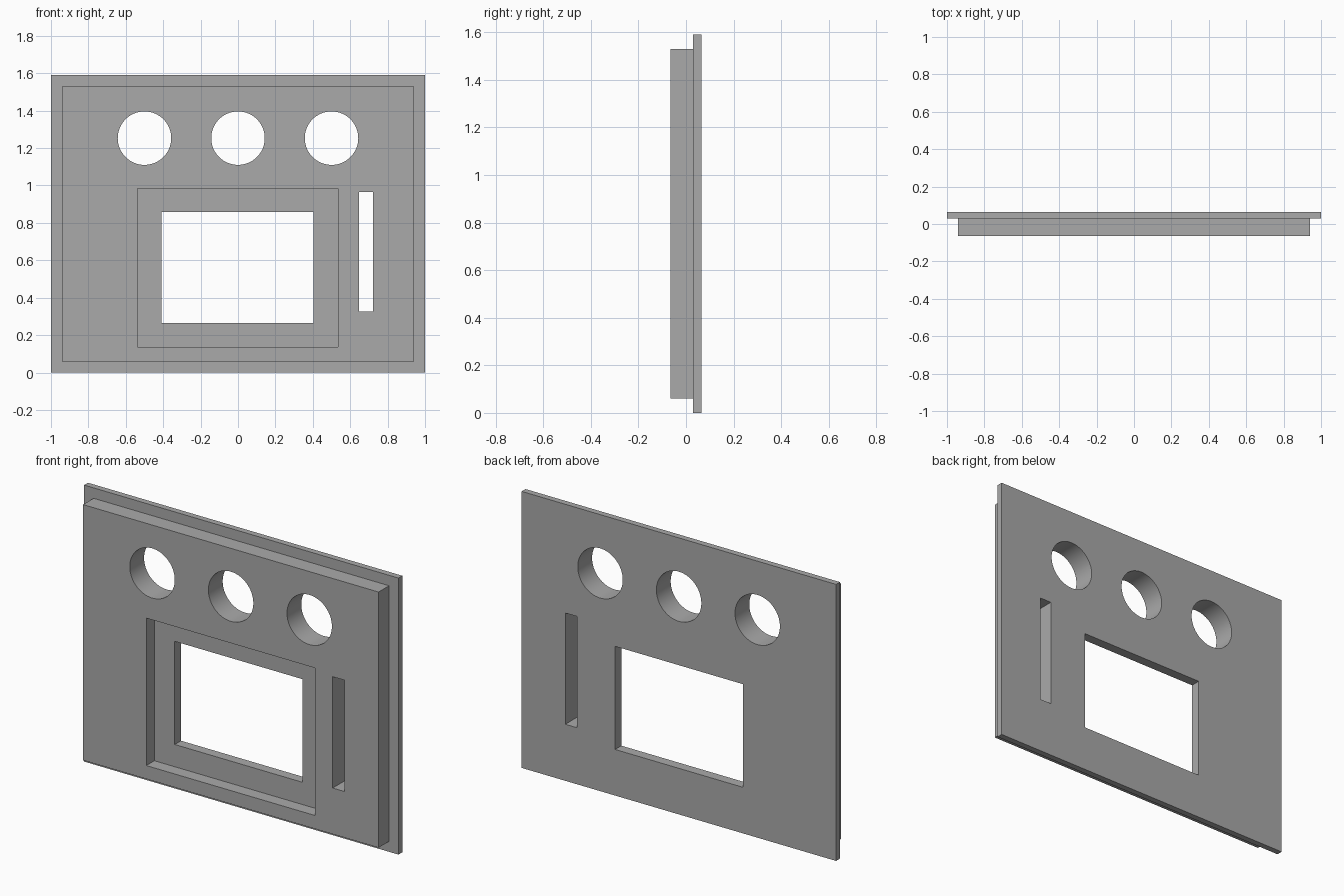
import bpy
from math import radians

# Remove the default cube
if "Cube" in bpy.data.objects:
    bpy.data.objects.remove(bpy.data.objects["Cube"], do_unlink=True)

# Single plain grey
grey = bpy.data.materials.new("plain_grey")
grey.use_nodes = True
colour = (0.4, 0.4, 0.4, 1.0)
grey.diffuse_color = colour
grey.node_tree.nodes["Principled BSDF"].inputs["Base Color"].default_value = colour


def finish(name):
    obj = bpy.context.object
    obj.name = name
    bpy.ops.object.transform_apply(location=False, rotation=True, scale=True)
    obj.data.materials.append(grey)
    return obj


def box(name, x0, x1, y0, y1, z0, z1):
    bpy.ops.mesh.primitive_cube_add(
        size=1, location=((x0 + x1) / 2, (y0 + y1) / 2, (z0 + z1) / 2))
    bpy.context.object.scale = (x1 - x0, y1 - y0, z1 - z0)
    return finish(name)


def round_cutter(name, x, z, radius):
    bpy.ops.mesh.primitive_cylinder_add(
        vertices=64, radius=radius, depth=1, location=(x, 0, z),
        rotation=(radians(90), 0, 0))
    return finish(name)


def combine(target, tool, operation):
    mod = target.modifiers.new(tool.name, "BOOLEAN")
    mod.operation = operation
    mod.solver = "EXACT"
    mod.object = tool
    bpy.context.view_layer.objects.active = target
    bpy.ops.object.modifier_apply(modifier=mod.name)
    bpy.data.objects.remove(tool, do_unlink=True)


# Wide back flange with the thick panel in front of it
panel = box("control_panel", -1, 1, 0.03, 0.065, 0, 1.59)
combine(panel, box("front_block", -0.94, 0.94, -0.065, 0.05, 0.06, 1.53), "UNION")

# Window with a stepped recess around its front, and the tall slot
combine(panel, box("recess", -0.538, 0.535, -0.5, 0.008, 0.137, 0.985), "DIFFERENCE")
combine(panel, box("window", -0.408, 0.405, -0.5, 0.5, 0.265, 0.858), "DIFFERENCE")
combine(panel, box("slot", 0.648, 0.722, -0.5, 0.5, 0.325, 0.965), "DIFFERENCE")

# Row of three round holes
for x in (-0.5, 0, 0.5):
    combine(panel, round_cutter("round_hole", x, 1.253, 0.143), "DIFFERENCE")

# Smooth hole walls, sharp edges elsewhere
bpy.ops.object.select_all(action="DESELECT")
panel.select_set(True)
bpy.context.view_layer.objects.active = panel
bpy.ops.object.shade_smooth_by_angle(angle=radians(30))
